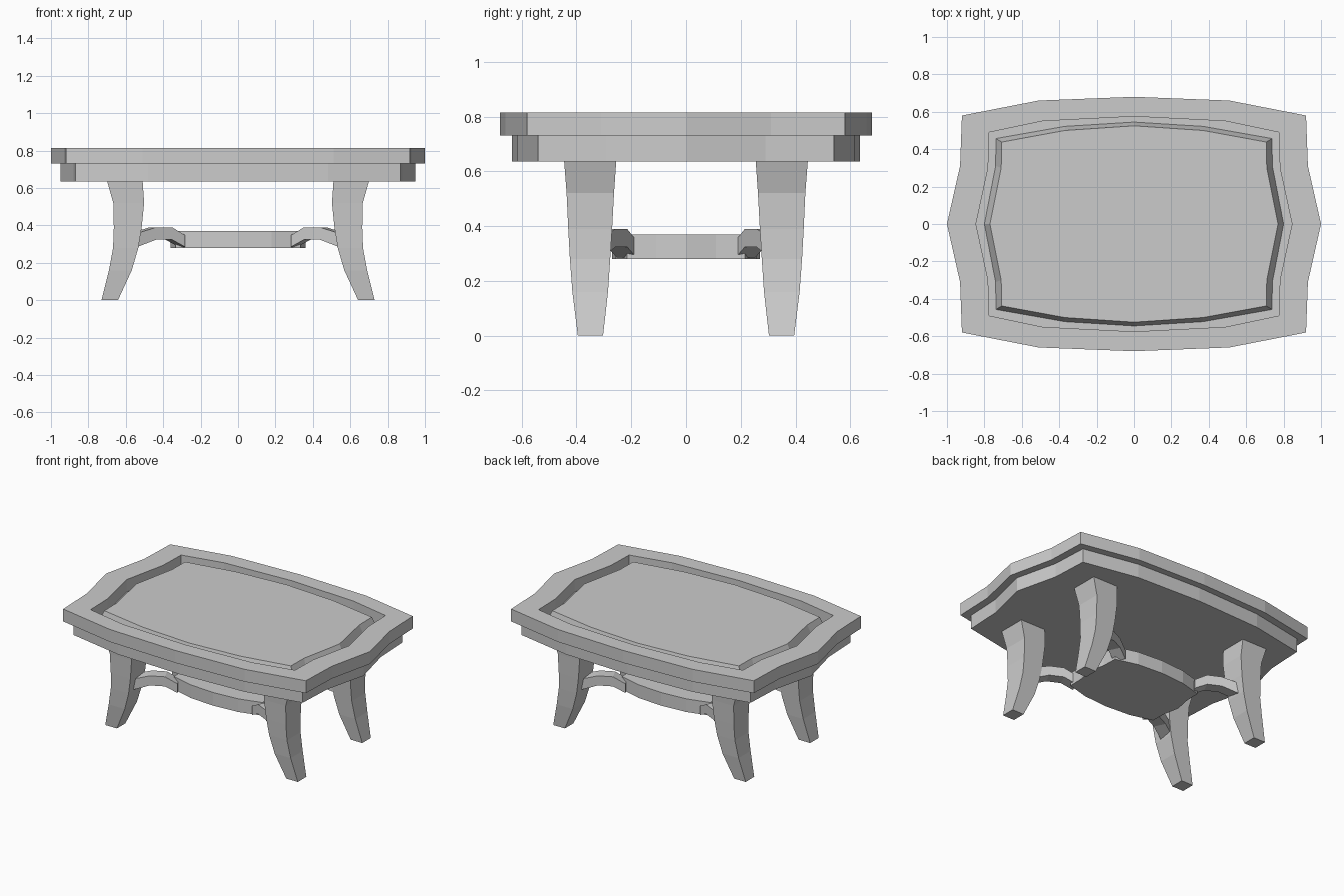
import bpy, bmesh
from mathutils import Vector

if "Cube" in bpy.data.objects:
    bpy.data.objects.remove(bpy.data.objects["Cube"])


def make(name, build):
    bm = bmesh.new()
    build(bm)
    bmesh.ops.recalc_face_normals(bm, faces=bm.faces)
    me = bpy.data.meshes.new(name)
    bm.to_mesh(me)
    bm.free()
    ob = bpy.data.objects.new(name, me)
    bpy.context.collection.objects.link(ob)
    return ob


def full(q):
    """Mirror a quarter outline (from +x axis to +y axis) into a closed loop."""
    half = q + [(-x, y) for x, y in q[-2::-1]]
    return half + [(x, -y) for x, y in half[-2:0:-1]]


def loft(bm, rings, closed=False):
    """Skin equal-length rings; cap the ends, or join last to first."""
    vs = [[bm.verts.new(p) for p in r] for r in rings]
    n = len(vs[0])
    pairs = list(zip(vs, vs[1:])) + ([(vs[-1], vs[0])] if closed else [])
    for a, b in pairs:
        for i in range(n):
            j = (i + 1) % n
            bm.faces.new((a[i], a[j], b[j], b[i]))
    if not closed:
        bm.faces.new(vs[0])
        bm.faces.new(vs[-1])


def at(q, z):
    return [(x, y, z) for x, y in full(q)]


# Quarter outlines
rim_out = [(1, 0), (0.93, 0.31), (0.92, 0.58), (0.51, 0.66), (0, 0.68)]
rim_in = [(0.845, 0), (0.78, 0.3), (0.775, 0.49), (0.49, 0.55), (0, 0.575)]
apron = [(0.95, 0), (0.88, 0.29), (0.868, 0.54), (0.48, 0.615), (0, 0.635)]
panel_lo = [(0.8, 0), (0.74, 0.31), (0.738, 0.457), (0.37, 0.522), (0, 0.545)]
panel_hi = [(0.77, 0), (0.71, 0.3), (0.708, 0.438), (0.37, 0.5), (0, 0.525)]
shelf = [(0.36, 0), (0.338, 0.11), (0.335, 0.215), (0.18, 0.257), (0, 0.27)]

# Table top: rim ring, apron slab beneath it, raised panel inside the groove
make("top_rim", lambda bm: loft(bm, [at(rim_out, 0.73), at(rim_out, 0.815),
                                     at(rim_in, 0.815), at(rim_in, 0.73)], True))
make("apron", lambda bm: loft(bm, [at(apron, 0.635), at(apron, 0.73)]))
make("top_panel", lambda bm: loft(bm, [at(panel_lo, 0.73), at(panel_hi, 0.806)]))

# Lower shelf
make("shelf", lambda bm: loft(bm, [at(shelf, 0.28), at(shelf, 0.37)]))

# Leg sections: z, inner x, outer x, inner y, outer y
LEG = [(0, 0.642, 0.73, 0.303, 0.395), (0.16, 0.568, 0.69, 0.285, 0.415),
       (0.28, 0.533, 0.668, 0.277, 0.424), (0.39, 0.515, 0.664, 0.27, 0.43),
       (0.52, 0.502, 0.667, 0.263, 0.436), (0.637, 0.51, 0.70, 0.255, 0.445)]
# Brace stations along its length (x), bottom z, top z
BRACE = [(0.30, 0.285, 0.347), (0.37, 0.324, 0.39), (0.455, 0.324, 0.39),
         (0.535, 0.293, 0.365), (0.58, 0.275, 0.34)]
start = Vector((0.30, 0.217))
run = Vector((0.9, 0.44)).normalized()
side = Vector((-run.y, run.x)) * 0.04


def leg_rings(sx, sy):
    return [[(sx * a, sy * c, z), (sx * b, sy * c, z),
             (sx * b, sy * d, z), (sx * a, sy * d, z)] for z, a, b, c, d in LEG]


def brace_rings(sx, sy):
    rings = []
    for x, lo, hi in BRACE:
        c = start + run * ((x - start.x) / run.x)
        l, r = c + side, c - side
        rings.append([(sx * p.x, sy * p.y, z)
                      for p, z in ((l, lo), (r, lo), (r, hi), (l, hi))])
    return rings


# Four splayed legs, each with an arched brace to the shelf
for sy, fb in ((-1, "front"), (1, "back")):
    for sx, lr in ((-1, "left"), (1, "right")):
        make(f"{fb}_{lr}_leg", lambda bm: loft(bm, leg_rings(sx, sy)))
        make(f"{fb}_{lr}_brace", lambda bm: loft(bm, brace_rings(sx, sy)))
